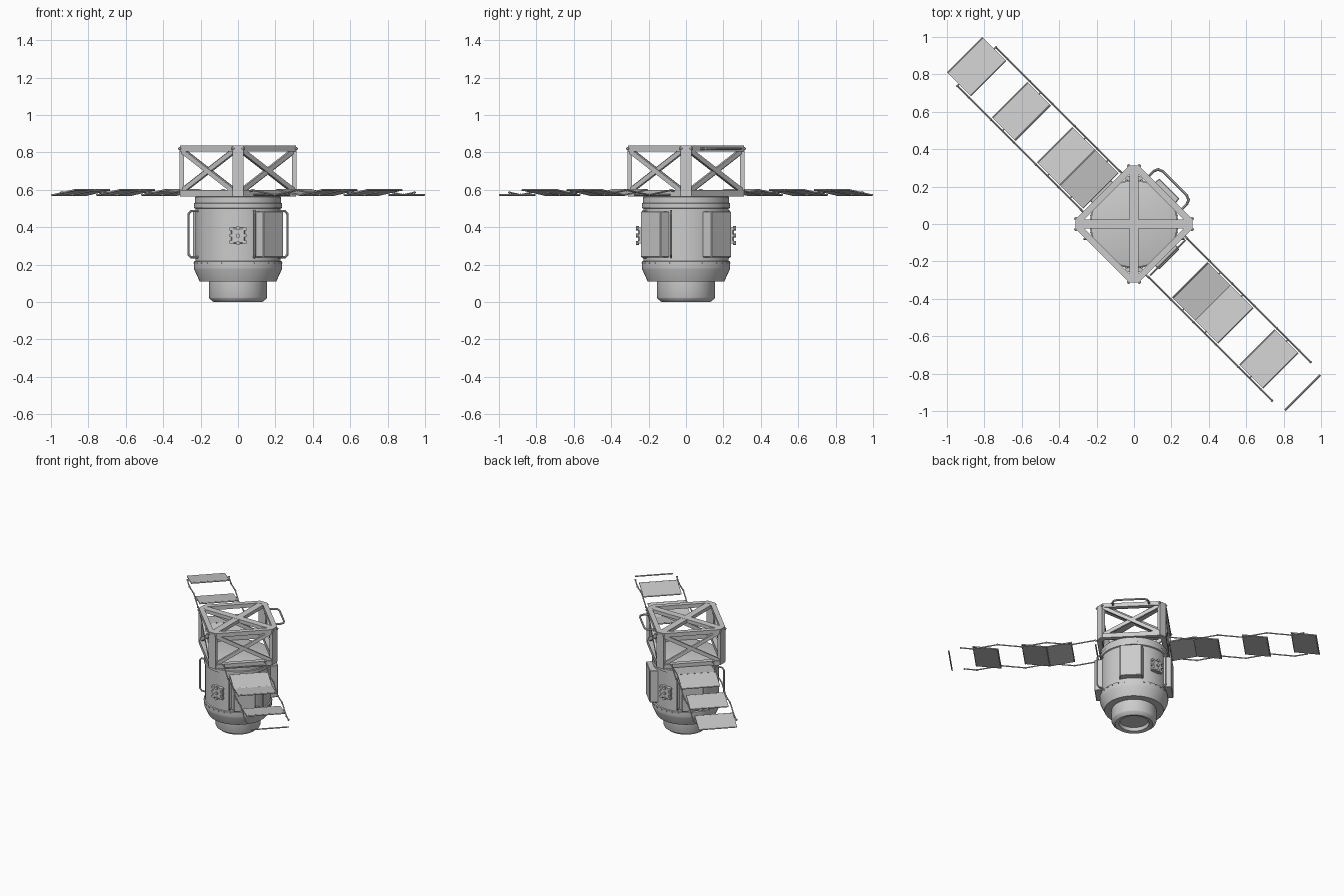
import bpy, bmesh, math
from mathutils import Matrix, Vector

if "Cube" in bpy.data.objects:
    bpy.data.objects.remove(bpy.data.objects["Cube"])

TURN = Matrix.Rotation(-math.pi / 4, 4, 'Z')   # wing axis: local x points to (1,-1)


def finish(name, bm, mat=Matrix(), smooth=False):
    bmesh.ops.recalc_face_normals(bm, faces=bm.faces)
    me = bpy.data.meshes.new(name)
    bm.to_mesh(me)
    bm.free()
    me.transform(mat)
    ob = bpy.data.objects.new(name, me)
    bpy.context.collection.objects.link(ob)
    if smooth:
        bpy.ops.object.select_all(action='DESELECT')
        ob.select_set(True)
        bpy.context.view_layer.objects.active = ob
        bpy.ops.object.shade_smooth_by_angle(angle=math.radians(30))
    return ob


def add_box(bm, c, s, rot=Matrix()):
    bmesh.ops.create_cube(bm, size=1, matrix=Matrix.Translation(c) @ rot @ Matrix.Diagonal((*s, 1)))


def add_beam(bm, a, b, w, d, up=(0, 0, 1)):
    # rectangular bar from a to b; d is measured along 'up'
    a, b = Vector(a), Vector(b)
    x = (b - a).normalized()
    y = Vector(up).cross(x).normalized()
    rot = Matrix((x, y, x.cross(y))).transposed().to_4x4()
    add_box(bm, (a + b) / 2, ((b - a).length, w, d), rot)


def add_rod(bm, a, b, r, n=8):
    a, b = Vector(a), Vector(b)
    q = (b - a).to_track_quat('Z', 'Y').to_matrix().to_4x4()
    bmesh.ops.create_cone(bm, cap_ends=True, segments=n, radius1=r, radius2=r, depth=(b - a).length,
                          matrix=Matrix.Translation((a + b) / 2) @ q)


def add_ball(bm, c, r):
    bmesh.ops.create_uvsphere(bm, u_segments=8, v_segments=6, radius=r, matrix=Matrix.Translation(c))


def tube(name, pts, r, mat=Matrix()):
    bm = bmesh.new()
    for a, b in zip(pts, pts[1:]):
        add_rod(bm, a, b, r)
    for p in pts:
        add_ball(bm, p, r * 1.05)
    return finish(name, bm, mat, True)


def lathe(name, prof, n=48):
    bm = bmesh.new()
    vs = [bm.verts.new((r, 0, z)) for r, z in prof]
    es = [bm.edges.new(p) for p in zip(vs, vs[1:])]
    bmesh.ops.spin(bm, geom=vs + es, cent=(0, 0, 0), axis=(0, 0, 1), angle=2 * math.pi, steps=n)
    bmesh.ops.remove_doubles(bm, verts=bm.verts, dist=1e-4)
    return finish(name, bm, smooth=True)


# pressure hull with docking collar, groove and top band
lathe('hull', [(0, .03), (.098, .03), (.104, .006), (.13, 0), (.152, .018), (.155, .025), (.155, .11),
               (.205, .11), (.234, .175), (.236, .185), (.236, .217), (.228, .22), (.228, .5), (.236, .504),
               (.236, .528), (.231, .531), (.231, .562), (.22, .566), (0, .566)])

# bolts around the lower band
bm = bmesh.new()
for i in range(32):
    a = i * math.tau / 32
    add_box(bm, (.236 * math.cos(a), .236 * math.sin(a), .208), (.006, .008, .006), Matrix.Rotation(a, 4, 'Z'))
finish('band_bolts', bm)

# equipment boxes on three diagonal sides
for i, deg in enumerate((-45, 45, 135)):
    bm = bmesh.new()
    add_box(bm, (.23, 0, .362), (.076, .15, .245))
    for v in bm.verts:
        if v.co.x < .23:
            v.co.y *= 1.15
    bmesh.ops.bevel(bm, geom=bm.edges[:], offset=.004, segments=1, affect='EDGES')
    finish(f'equipment_box_{i}', bm, Matrix.Rotation(math.radians(deg), 4, 'Z'))

# vertical handrails on the hull
for i, (x, y, ox, oy) in enumerate(((.21, -.08, .265, -.08), (-.21, -.08, -.265, -.08),
                                    (.085, -.205, .09, -.235), (-.085, .205, -.09, .235))):
    mx, my = x + (ox - x) * .75, y + (oy - y) * .75
    tube(f'hull_handrail_{i}', [(x, y, .24), (mx, my, .24), (ox, oy, .255), (ox, oy, .47),
                               (mx, my, .487), (x, y, .487)], .006)

# small junction boxes, front and back
for name, s in (('front', 1), ('back', -1)):
    bm = bmesh.new()
    add_box(bm, (0, -.238, .355), (.075, .035, .085))
    bmesh.ops.bevel(bm, geom=bm.edges[:], offset=.006, segments=1, affect='EDGES')
    for z in (.32, .355, .39):
        for x in (-.035, .035):
            add_box(bm, (x, -.245, z), (.02, .022, .016))
    for z in (.315, .355, .395):
        add_rod(bm, (0, -.25, z), (0, -.268, z), .011, 10)
    finish(name + '_junction_box', bm, Matrix.Rotation(0 if s == 1 else math.pi, 4, 'Z'))


# square truss frames with chamfered corners
def ring(name, z0, z1, out, inn, cut):
    bm = bmesh.new()
    def loop(h, c, z):
        pts = [(h, -h + c), (h, h - c), (h - c, h), (-h + c, h), (-h, h - c), (-h, -h + c), (-h + c, -h), (h - c, -h)]
        return [bm.verts.new((x, y, z)) for x, y in pts]
    ls = [loop(out, cut, z0), loop(out, cut, z1), loop(inn, .02, z1), loop(inn, .02, z0)]
    for a, b in zip(ls, ls[1:] + ls[:1]):
        for i in range(8):
            j = (i + 1) % 8
            bm.faces.new((a[i], a[j], b[j], b[i]))
    return finish(name, bm, TURN)


ring('truss_bottom_frame', .564, .598, .24, .205, .042)
ring('truss_top_frame', .806, .836, .24, .205, .042)

# corner posts and roof cross
bm = bmesh.new()
for i in range(4):
    a = i * math.pi / 2
    r = Matrix.Rotation(a, 4, 'Z')
    add_box(bm, r @ Vector((.3, 0, .7)), (.024, .058, .26), r)
finish('truss_posts', bm)
bm = bmesh.new()
add_box(bm, (0, 0, .822), (.6, .05, .026))
add_box(bm, (0, 0, .8215), (.05, .6, .0255))
finish('roof_cross', bm)

# diagonal braces on each truss side
bm = bmesh.new()
for i in range(4):
    r = Matrix.Rotation(i * math.pi / 2, 4, 'Z')
    n = r @ Vector((1, 0, 0))
    for s in (1, -1):
        off = .225 - .002 * s
        add_beam(bm, r @ Vector((off, -.2 * s, .592)), r @ Vector((off, .2 * s, .812)), .026, .016, n)
finish('side_braces', bm, TURN)

# corner bolts of the top frame
bm = bmesh.new()
for x in (-.2, -.11, .11, .2):
    for k in range(4):
        c = Matrix.Rotation(k * math.pi / 2, 4, 'Z') @ Vector((.24, x, .821))
        if abs(x) > .15:
            add_ball(bm, c, .009)
finish('frame_bolts', bm, TURN, True)

# loop handle on one side of the top frame
tube('frame_handle', [(-.125, .23, .82), (-.125, .275, .82), (-.115, .298, .82), (-.09, .308, .82), (.09, .308, .82),
                      (.115, .298, .82), (.125, .275, .82), (.125, .23, .82)], .007, TURN)

# folding solar wings: zigzag panels, hinge rungs and scissor rails
LOW, HIGH = .573, .599
NODES = [(.255 + i * .17, HIGH if i % 2 else LOW) for i in range(7)]
for name, s, filled in (('right', 1, (1, 2, 4)), ('left', -1, (0, 1, 3, 5))):
    mat = TURN @ Matrix.Rotation(0 if s == 1 else math.pi, 4, 'Z')
    bm = bmesh.new()
    for i in filled:
        (u0, z0), (u1, z1) = NODES[i], NODES[i + 1]
        add_beam(bm, (u0 + .004, 0, z0), (u1 - .004, 0, z1), .268, .007)
    finish(name + '_wing_panels', bm, mat)
    bm = bmesh.new()
    for i, (u, z) in enumerate(NODES):
        if i in filled or i - 1 in filled or i in (0, 6):
            add_rod(bm, (u, -.134, z), (u, .134, z), .005)
    for y in (-.146, .146):
        pts = [(u, y, LOW + HIGH - z) for u, z in NODES[:6]] + [(1.19, y, (LOW + HIGH) / 2)]
        for a, b in zip(pts, pts[1:]):
            add_rod(bm, a, b, .0045)
        for p in pts:
            add_ball(bm, p, .007)
        # pivots joining panels to rails
        for i in filled:
            u = NODES[i][0] + .085
            add_rod(bm, (u, y * .88, .586), (u, y * 1.02, .586), .004)
        add_rod(bm, (.225, y, HIGH - .008), (.258, y, HIGH), .006)
    finish(name + '_wing_rails', bm, mat, True)
